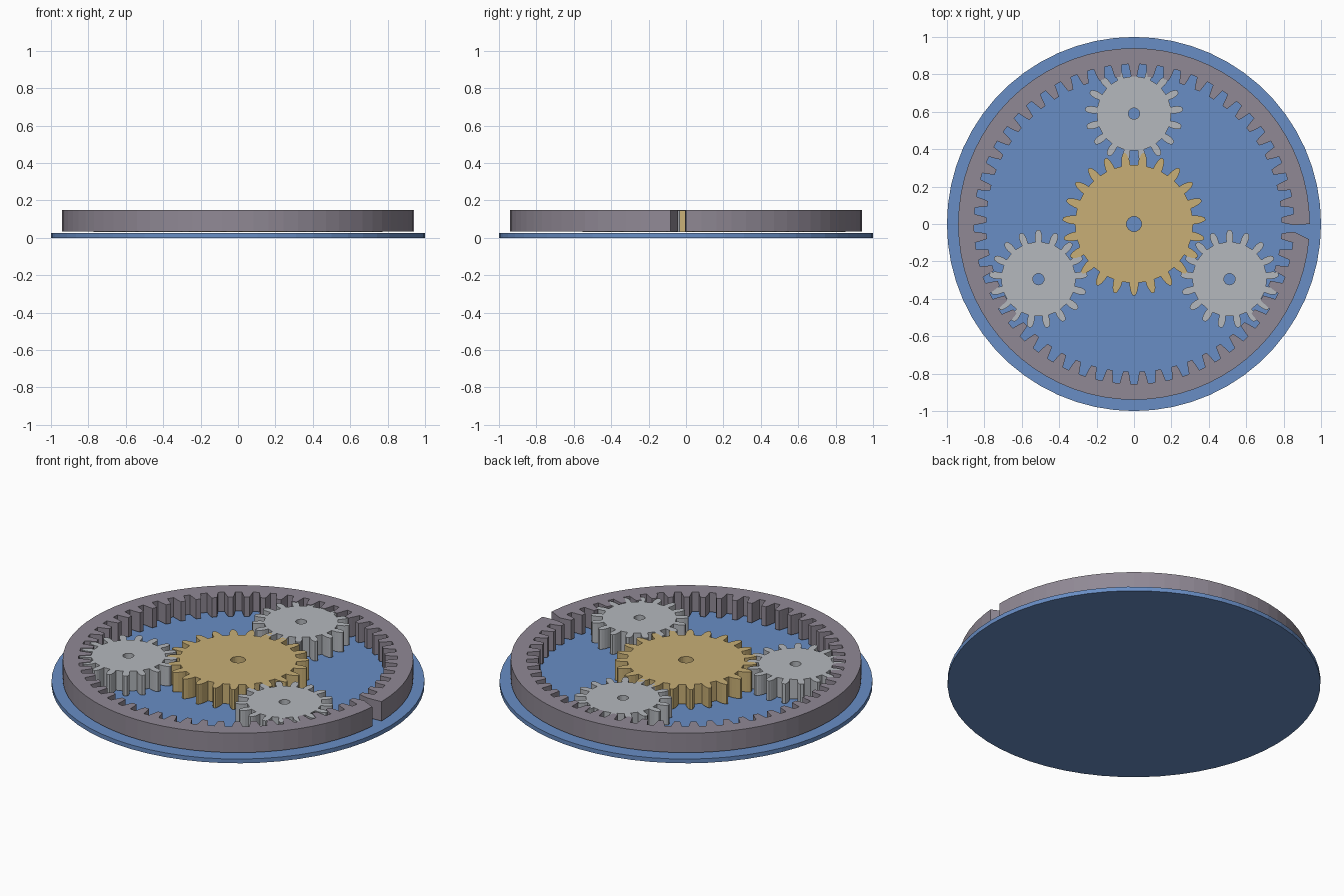
import bpy, bmesh, math

if "Cube" in bpy.data.objects:
    bpy.data.objects.remove(bpy.data.objects["Cube"])

TAU = 2 * math.pi


def material(name, rgb):
    m = bpy.data.materials.new(name)
    m.diffuse_color = (*rgb, 1)
    m.use_nodes = True
    m.node_tree.nodes["Principled BSDF"].inputs["Base Color"].default_value = m.diffuse_color
    return m


blue = material("blue", (0.14, 0.27, 0.56))
gold = material("gold", (0.58, 0.43, 0.18))
silver = material("silver", (0.46, 0.48, 0.51))
steel = material("warm_grey", (0.28, 0.25, 0.30))


def polar(r, a):
    return (r * math.cos(a), r * math.sin(a))


def circle(r, n):
    return [polar(r, TAU * i / n) for i in range(n)]


def toothed(count, profile):
    """Loop of teeth, centred a quarter pitch after angle 0.
    profile: (radius, half width in pitches) from root to tip."""
    pitch = TAU / count
    pts = []
    for i in range(count):
        mid = (i + 0.25) * pitch
        pts += [polar(r, mid - w * pitch) for r, w in profile]
        pts += [polar(r, mid + w * pitch) for r, w in reversed(profile)]
    return pts


def extrude_loops(name, loops, z0, z1, mat, at=(0, 0)):
    """Fill the outline (and holes) and extrude it into a solid."""
    bm = bmesh.new()
    edges = []
    for loop in loops:
        vs = [bm.verts.new((x, y, z0)) for x, y in loop]
        edges += [bm.edges.new((vs[i - 1], vs[i])) for i in range(len(vs))]
    if len(loops) == 1:
        bm.faces.new(vs)
    else:
        bmesh.ops.triangle_fill(bm, edges=edges, use_beauty=True,
                                use_dissolve=False, normal=(0, 0, 1))
    res = bmesh.ops.extrude_face_region(bm, geom=bm.faces[:], use_keep_orig=True)
    for v in res["geom"]:
        if isinstance(v, bmesh.types.BMVert):
            v.co.z = z1
    bmesh.ops.recalc_face_normals(bm, faces=bm.faces[:])
    me = bpy.data.meshes.new(name)
    bm.to_mesh(me)
    bm.free()
    me.materials.append(mat)
    ob = bpy.data.objects.new(name, me)
    ob.location = (*at, 0)
    bpy.context.collection.objects.link(ob)
    return ob


# Base plate
extrude_loops("base_plate", [circle(1.0, 60)], 0, 0.025, blue)

# Ring gear: inner teeth point inward, last outer segment is left open
outer = circle(0.94, 72)
inner = toothed(57, [(0.855, 0.31), (0.835, 0.275), (0.81, 0.22), (0.79, 0.16)])
extrude_loops("ring_gear", [outer + inner[::-1]], 0.035, 0.15, steel)

# Sun gear with axle hole
sun = toothed(23, [(0.315, 0.27), (0.335, 0.25), (0.36, 0.18), (0.375, 0.11), (0.382, 0.06)])
extrude_loops("sun_gear", [sun, circle(0.04, 24)], 0.03, 0.147, gold)

# Three planet gears with axle holes
planet = toothed(17, [(0.199, 0.22), (0.22, 0.235), (0.238, 0.21), (0.254, 0.15), (0.262, 0.08)])
for i in range(3):
    extrude_loops(f"planet_gear_{i + 1}", [planet, circle(0.03, 24)], 0.03, 0.147,
                  silver, polar(0.59, TAU / 4 + i * TAU / 3))
